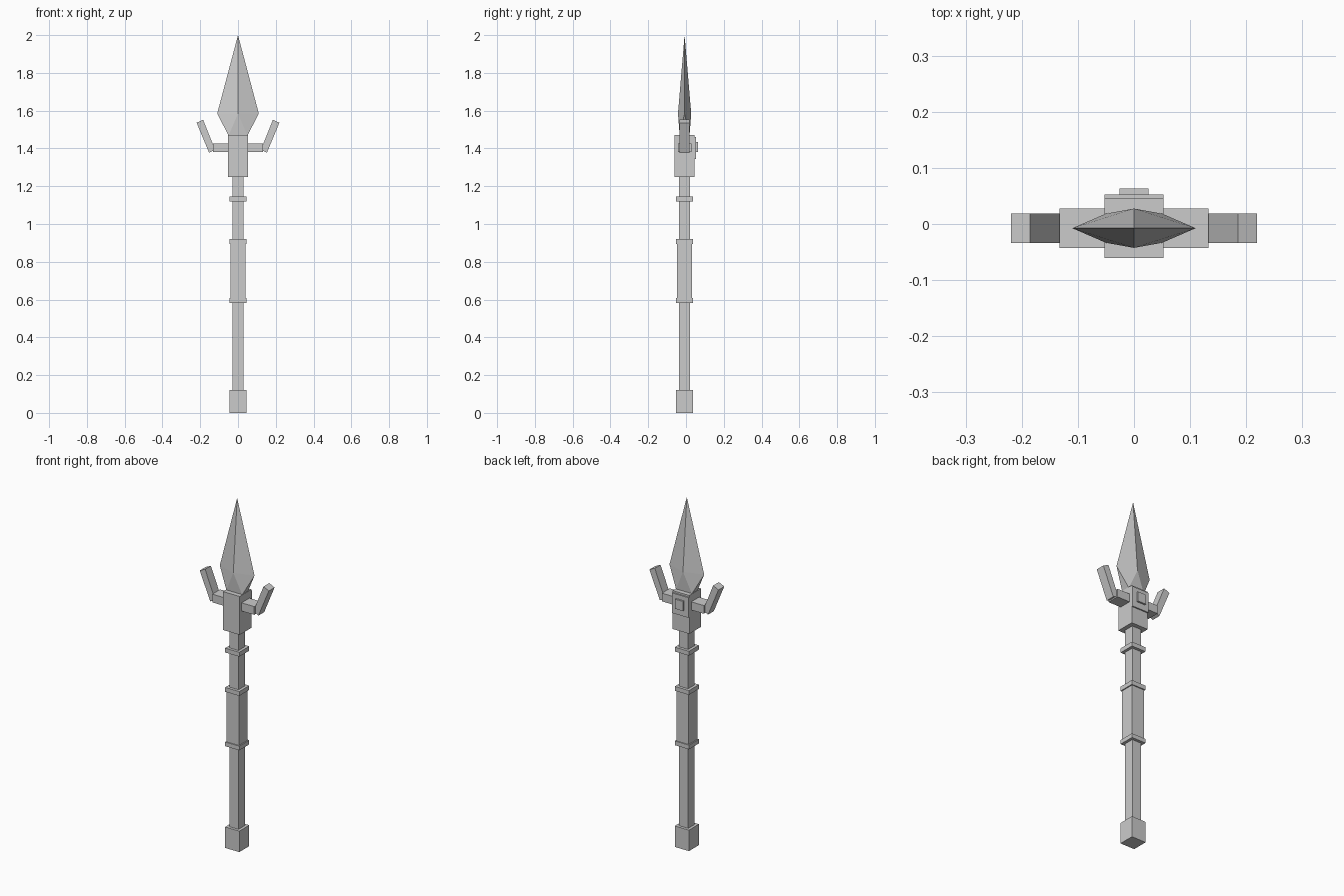
import bpy
import bmesh
from mathutils import Vector

cube = bpy.data.objects.get("Cube")
if cube:
    bpy.data.objects.remove(cube, do_unlink=True)

AXIS_Y = -0.0075  # depth of the spear's centre line

grey = bpy.data.materials.new("plain_grey")
grey.use_nodes = True
colour = (0.6, 0.6, 0.6, 1)
grey.diffuse_color = colour
grey.node_tree.nodes["Principled BSDF"].inputs["Base Color"].default_value = colour


def finish(name, bm):
    """Turn a bmesh into a named, flat shaded object."""
    bmesh.ops.recalc_face_normals(bm, faces=bm.faces)
    mesh = bpy.data.meshes.new(name)
    bm.to_mesh(mesh)
    bm.free()
    mesh.materials.append(grey)
    obj = bpy.data.objects.new(name, mesh)
    bpy.context.collection.objects.link(obj)
    return obj


def box(name, x, y, z):
    """Box from three (low, high) ranges."""
    bm = bmesh.new()
    bmesh.ops.create_cube(bm, size=1)
    for v in bm.verts:
        v.co = Vector([sum(r) / 2 + c * (r[1] - r[0]) for c, r in zip(v.co, (x, y, z))])
    return finish(name, bm)


def post(name, half, low, high):
    """Square section around the centre line."""
    return box(name, (-half, half), (AXIS_Y - half, AXIS_Y + half), (low, high))


# Shaft, grip and fittings
post("shaft", 0.029, 0.1, 1.27)
post("pommel", 0.045, 0, 0.12)
post("grip", 0.039, 0.59, 0.91)
post("lower_grip_ring", 0.045, 0.583, 0.607)
post("upper_grip_ring", 0.045, 0.895, 0.92)
post("neck_ring", 0.045, 1.12, 1.145)
post("head_block", 0.053, 1.25, 1.47)

# Raised plate and button on the back of the head
box("back_plate", (-0.053, 0.053), (0.04, 0.053), (1.345, 1.46))
box("back_button", (-0.026, 0.026), (0.05, 0.063), (1.38, 1.435))

# Side arms with slanted prongs
prong_profile = [(0.121, 1.393), (0.153, 1.377), (0.219, 1.536), (0.185, 1.552)]
for side, sign in (("left", 1), ("right", -1)):
    box(side + "_arm", sorted((sign * 0.04, sign * 0.133)),
        (AXIS_Y - 0.0355, AXIS_Y + 0.0355), (1.38, 1.427))
    bm = bmesh.new()
    face = bm.faces.new([bm.verts.new((sign * x, AXIS_Y - 0.026, z)) for x, z in prong_profile])
    sweep = bmesh.ops.extrude_face_region(bm, geom=[face])
    moved = [g for g in sweep["geom"] if isinstance(g, bmesh.types.BMVert)]
    bmesh.ops.translate(bm, verts=moved, vec=(0, 0.052, 0))
    finish(side + "_prong", bm)

# Blade: a diamond section rising from a rectangular foot to the tip
bm = bmesh.new()
for x, y, z in ((0.11, 0, 1.585), (-0.11, 0, 1.585), (0, 0.035, 1.585), (0, -0.035, 1.585),
                (0, 0, 2)):
    bm.verts.new((x, AXIS_Y + y, z))
for x in (-0.05, 0.05):
    for y in (-0.026, 0.026):
        bm.verts.new((x, AXIS_Y + y, 1.468))
bmesh.ops.convex_hull(bm, input=bm.verts)
finish("blade", bm)
